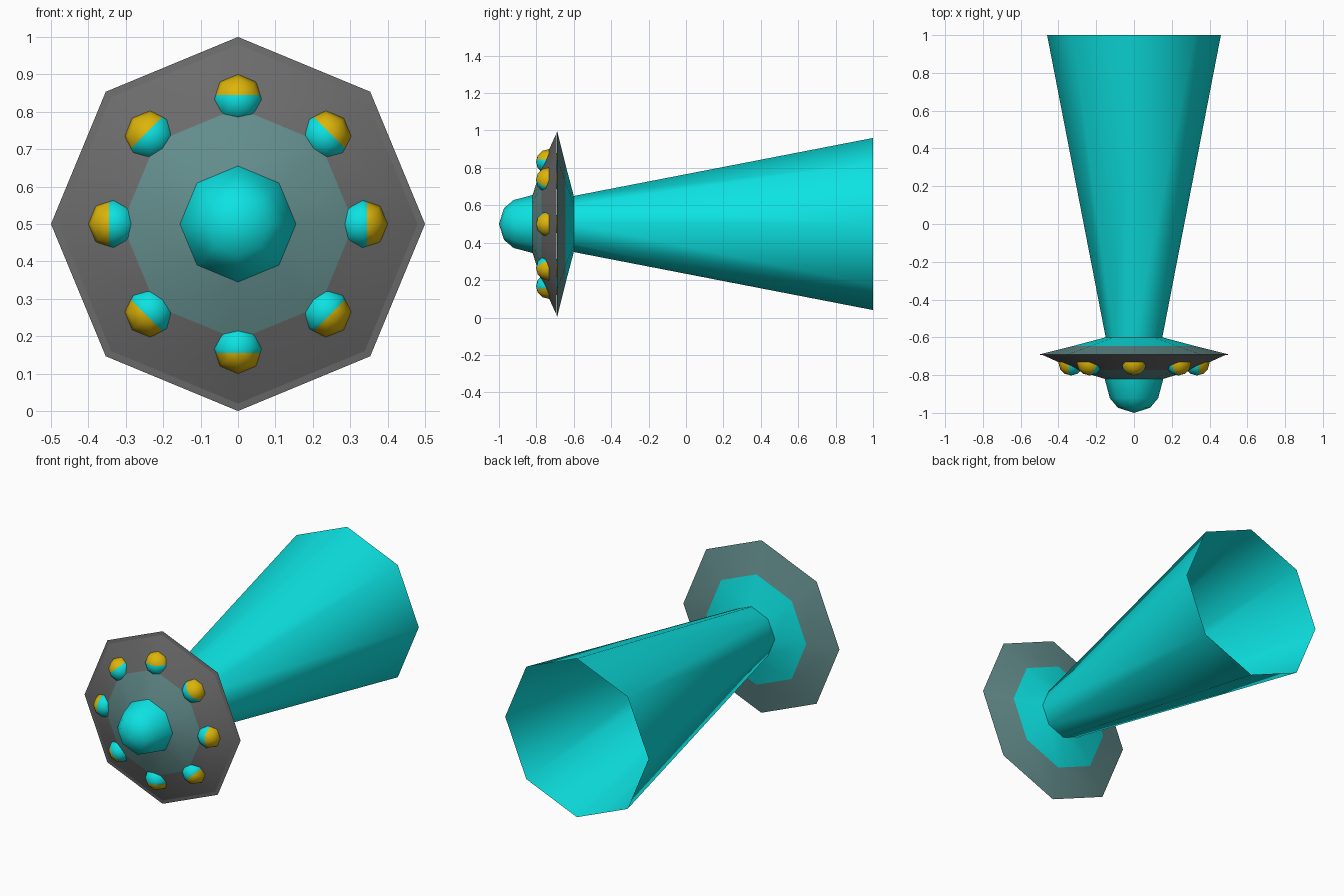
import bpy, bmesh, math
from mathutils import Matrix, Vector

if "Cube" in bpy.data.objects:
    bpy.data.objects.remove(bpy.data.objects["Cube"])

SIDES = 8
AXIS_Z = 0.5


def material(name, rgb):
    m = bpy.data.materials.new(name)
    m.diffuse_color = (*rgb, 1)
    m.use_nodes = True
    m.node_tree.nodes["Principled BSDF"].inputs["Base Color"].default_value = m.diffuse_color
    return m


CYAN = material("cyan", (0.004, 0.76, 0.76))
GREY = material("dark grey", (0.15, 0.15, 0.15))
TEAL = material("grey teal", (0.125, 0.27, 0.265))
YELLOW = material("yellow", (0.72, 0.46, 0.003))


def revolve(name, profile, mats, bands, centre=(0, 0, AXIS_Z), split=None):
    """Eight-sided lathe around y; profile is (radius, y), bands gives a material per strip.
    split=(point, direction) recolours faces beyond that plane with material 1."""
    bm = bmesh.new()
    rings = []
    for r, y in profile:
        if r == 0:
            rings.append([bm.verts.new((0, y, 0))] * SIDES)
        else:
            rings.append([bm.verts.new((r * math.sin(math.tau * i / SIDES), y,
                                        r * math.cos(math.tau * i / SIDES)))
                          for i in range(SIDES)])
    for k, (a, b) in enumerate(zip(rings, rings[1:])):
        for i in range(SIDES):
            j = (i + 1) % SIDES
            quad = list(dict.fromkeys([a[i], a[j], b[j], b[i]]))
            f = bm.faces.new(quad)
            f.material_index = bands[k]
    bmesh.ops.translate(bm, verts=bm.verts, vec=Vector(centre))
    if split:
        point, direction = split
        bmesh.ops.bisect_plane(bm, geom=bm.verts[:] + bm.edges[:] + bm.faces[:],
                               plane_co=point, plane_no=direction)
        for f in bm.faces:
            f.material_index = int((f.calc_center_median() - point).dot(direction) > 0)
    bmesh.ops.recalc_face_normals(bm, faces=bm.faces)
    # open shells: make every normal face away from the part's own middle
    mid = sum((v.co for v in bm.verts), Vector()) / len(bm.verts)
    if sum(f.normal.dot(f.calc_center_median() - mid) for f in bm.faces) < 0:
        bmesh.ops.reverse_faces(bm, faces=bm.faces)
    for f in bm.faces:
        f.smooth = True
    me = bpy.data.meshes.new(name)
    bm.to_mesh(me)
    bm.free()
    for m in mats:
        me.materials.append(m)
    ob = bpy.data.objects.new(name, me)
    bpy.context.collection.objects.link(ob)
    return ob


# open flaring beam
revolve("beam", [(0.15, -0.60), (0.46, 1.0)], [CYAN], [0])

# back of the saucer: cyan middle, grey-teal rim
revolve("saucer_back", [(0.15, -0.60), (0.32, -0.645), (0.5, -0.69)], [CYAN, TEAL], [0, 1])

# front of the saucer: grey outside, grey-teal inside, with a thin lip at the rim
revolve("saucer_front", [(0.155, -0.82), (0.31, -0.772), (0.48, -0.695)], [TEAL, GREY], [0, 1])
revolve("rim_lip", [(0.48, -0.695), (0.5, -0.692)], [GREY], [0])

# dome
revolve("dome", [(0, -1.0), (0.085, -0.973), (0.128, -0.922), (0.155, -0.82)], [CYAN], [0, 0, 0])

# ring of two-colour lights
R = 0.067
ball = [(R * math.sin(math.pi * k / 6) if 0 < k < 6 else 0, -R * math.cos(math.pi * k / 6))
        for k in range(7)]
for n in range(8):
    a = math.tau * n / 8
    out = Vector((math.sin(a), 0, math.cos(a)))
    c = out * 0.333 + Vector((0, -0.735, AXIS_Z))
    revolve(f"light_{n + 1}", ball, [CYAN, YELLOW], [0] * 6, c, (c + out * 0.012, out))
